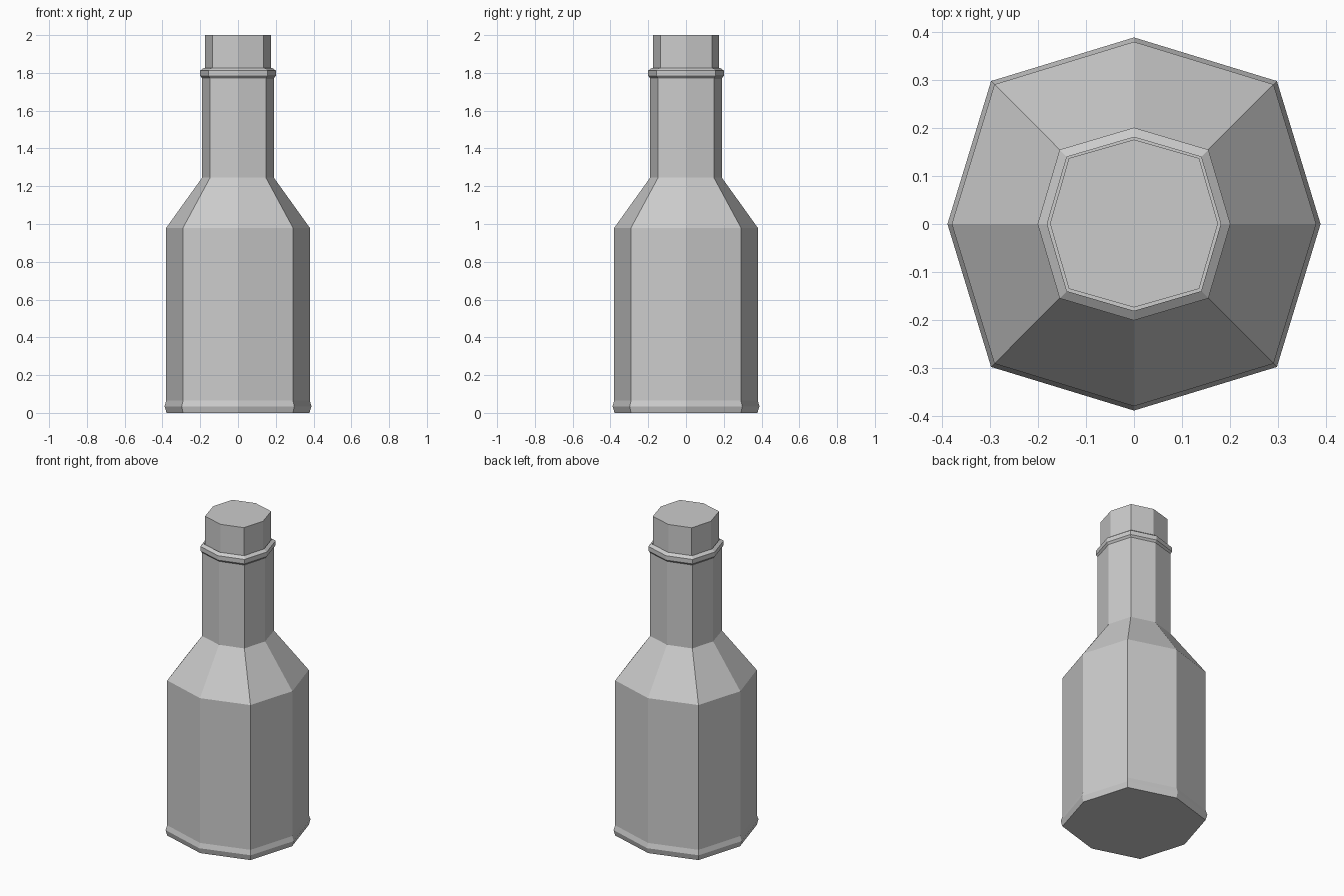
import bpy
import bmesh
from math import cos, sin, pi

if "Cube" in bpy.data.objects:
    bpy.data.objects.remove(bpy.data.objects["Cube"])


def octagon_lathe(name, profile, cap_end=True, offset=0.0):
    """Flat-faced eight-sided solid from (axis radius, diagonal x/y, z) rings."""
    bm = bmesh.new()
    rings = []
    for axis_r, diag, z in profile:
        ring = []
        for i in range(8):
            r = axis_r if i % 2 == 0 else diag * 2 ** 0.5
            a = i * pi / 4
            ring.append(bm.verts.new((r * cos(a), r * sin(a) + offset, z)))
        rings.append(ring)
    for low, high in zip(rings, rings[1:]):
        for i in range(8):
            j = (i + 1) % 8
            bm.faces.new((low[i], low[j], high[j], high[i]))
    bm.faces.new(rings[0][::-1])
    if cap_end:
        bm.faces.new(rings[-1])
    mesh = bpy.data.meshes.new(name)
    bm.to_mesh(mesh)
    bm.free()
    obj = bpy.data.objects.new(name, mesh)
    bpy.context.collection.objects.link(obj)
    return obj


# Bottle: foot bead, body, shoulder, neck, lip ring, then the inside of the mouth
octagon_lathe("bottle", [
    (0.378, 0.291, 0.0),
    (0.389, 0.298, 0.035),
    (0.380, 0.291, 0.065),
    (0.380, 0.291, 0.98),
    (0.190, 0.148, 1.245),
    (0.190, 0.148, 1.772),
    (0.201, 0.155, 1.784),
    (0.201, 0.155, 1.812),
    (0.181, 0.140, 1.826),
    (0.181, 0.140, 1.74),
])

# Stopper: straight plug standing in the mouth
octagon_lathe("stopper", [
    (0.175, 0.136, 1.74),
    (0.175, 0.136, 2.0),
], offset=0.001)
